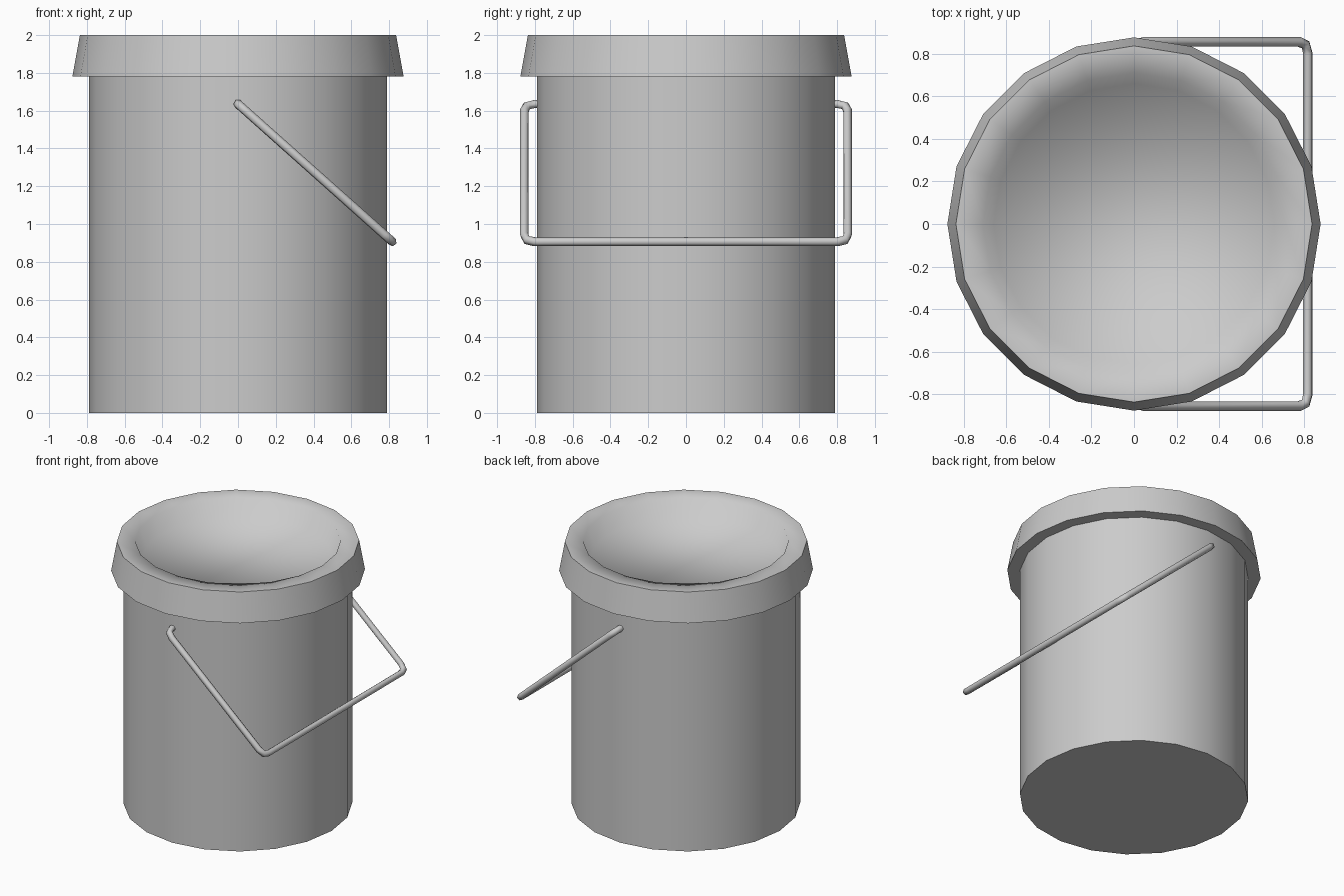
import bpy, bmesh, math
from mathutils import Vector

if "Cube" in bpy.data.objects:
    bpy.data.objects.remove(bpy.data.objects["Cube"])

SIDES = 20


def link(name, data):
    ob = bpy.data.objects.new(name, data)
    bpy.context.collection.objects.link(ob)
    return ob


def lathe(name, profile, sharp_rings):
    """Spin a closed-ended (radius, z) profile, marking chosen rings sharp."""
    bm = bmesh.new()
    rings = [[bm.verts.new((r * math.cos(2 * math.pi * i / SIDES),
                            r * math.sin(2 * math.pi * i / SIDES), z))
              for i in range(SIDES)] for r, z in profile]
    for a, b in zip(rings, rings[1:]):
        for i in range(SIDES):
            j = (i + 1) % SIDES
            bm.faces.new((a[i], a[j], b[j], b[i]))
    bm.faces.new(rings[0][::-1])
    bm.faces.new(rings[-1])
    for f in bm.faces:
        f.smooth = True
    for k in sharp_rings:
        for i in range(SIDES):
            bm.edges.get((rings[k][i], rings[k][(i + 1) % SIDES])).smooth = False
    mesh = bpy.data.meshes.new(name)
    bm.to_mesh(mesh)
    bm.free()
    return link(name, mesh)


def wire(name, corners, radius, cut):
    """Six-sided wire along a path with each inner corner rounded in two steps."""
    pts = [corners[0]]
    for p, c, n in zip(corners, corners[1:], corners[2:]):
        a = c + (p - c).normalized() * cut
        b = c + (n - c).normalized() * cut
        pts += [a, (a + b + 2 * c) / 4, b]
    pts.append(corners[-1])
    cu = bpy.data.curves.new(name, 'CURVE')
    cu.dimensions = '3D'
    cu.bevel_depth = radius
    cu.bevel_resolution = 1
    cu.use_fill_caps = True
    sp = cu.splines.new('POLY')
    sp.points.add(len(pts) - 1)
    for sp_pt, p in zip(sp.points, pts):
        sp_pt.co = (*p, 1)
    return link(name, cu)


# Bucket: outer wall, overhanging tapered rim, soft lip, shallow recessed top
lathe("bucket", [(0.79, 0), (0.79, 1.78), (0.877, 1.78), (0.837, 2.0),
                 (0.71, 2.0), (0.66, 1.87)], sharp_rings=(0, 1, 2, 3))

# Handle: wire bail hanging down towards +x, ends running into the wall
wire("handle", [Vector(p) for p in (
    (0, -0.76, 1.635), (0, -0.856, 1.635), (0.817, -0.856, 0.906),
    (0.817, 0.856, 0.906), (0, 0.856, 1.635), (0, 0.76, 1.635))],
    radius=0.024, cut=0.055)
